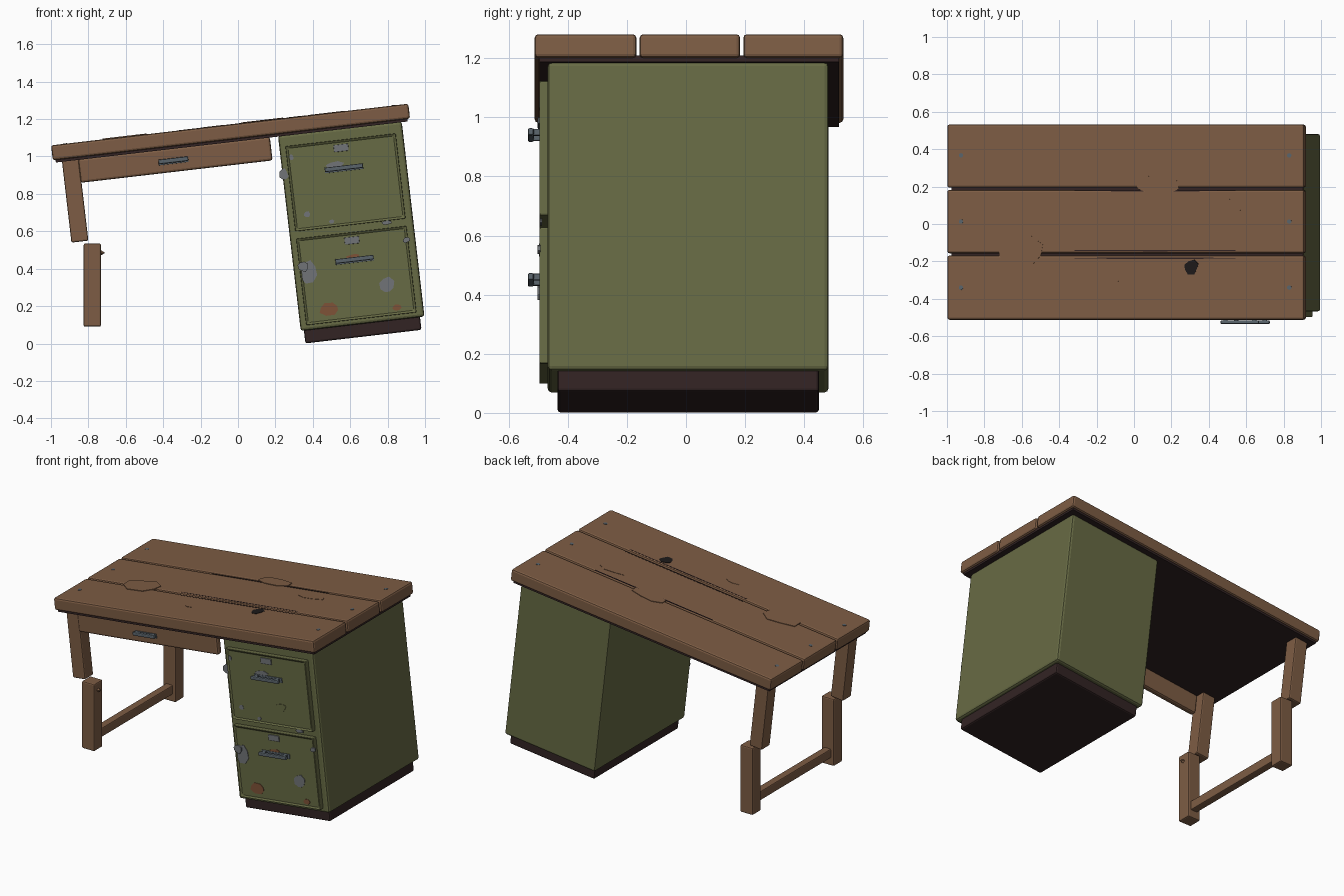
import bpy, bmesh, math, random
from mathutils import Matrix, Vector

if "Cube" in bpy.data.objects:
    bpy.data.objects.remove(bpy.data.objects["Cube"])

random.seed(7)
ANGLE = math.radians(6.65)
TILT = Matrix.Rotation(-ANGLE, 4, 'Y')      # the whole desk leans over its broken legs
FLAT = Matrix.Identity(4)
TOP = 1.168                                  # tabletop height in the tilted frame


def material(name, rgb):
    m = bpy.data.materials.new(name)
    m.diffuse_color = (*rgb, 1)
    m.use_nodes = True
    m.node_tree.nodes["Principled BSDF"].inputs["Base Color"].default_value = m.diffuse_color
    return m


WOOD = material("brown wood", (0.205, 0.108, 0.058))
GREEN = material("olive paint", (0.135, 0.145, 0.058))
DARK = material("dark maroon", (0.032, 0.017, 0.017))
STEEL = material("dull steel", (0.10, 0.125, 0.145))
BARE = material("bare metal", (0.165, 0.175, 0.185))
RUST = material("rust", (0.21, 0.085, 0.038))
HOLE = material("black hole", (0.012, 0.010, 0.010))


def finish(name, bm, mat, frame, bevel=0.0):
    bm.transform(frame)
    bmesh.ops.recalc_face_normals(bm, faces=bm.faces)
    me = bpy.data.meshes.new(name)
    bm.to_mesh(me)
    bm.free()
    me.materials.append(mat)
    ob = bpy.data.objects.new(name, me)
    bpy.context.collection.objects.link(ob)
    if bevel:
        mod = ob.modifiers.new("bevel", 'BEVEL')
        mod.width = bevel
        mod.segments = 2
        mod.limit_method = 'ANGLE'
        mod.angle_limit = math.radians(40)
    return ob


def box(name, x, y, z, mat, frame=TILT, bevel=0.008, recess=0.0):
    """Box from (min, max) ranges, optionally with a recessed front panel."""
    bm = bmesh.new()
    bmesh.ops.create_cube(bm, size=1)
    for v in bm.verts:
        v.co = [r[0] if c < 0 else r[1] for c, r in zip(v.co, (x, y, z))]
    if recess:
        bm.normal_update()
        front = [f for f in bm.faces if f.normal.y < -0.9]
        bmesh.ops.inset_region(bm, faces=front, thickness=0.018, depth=-recess)
    return finish(name, bm, mat, frame, bevel)


def plate(name, a, b, ra, rb, mat, level, on_top=False, sides=8, thick=0.007, rough=0.28):
    """Irregular flat plate on the tabletop or on the front."""
    bm = bmesh.new()
    verts = []
    for i in range(sides):
        t = math.tau * (i + 0.5) / sides
        k = 1 + random.uniform(-rough, rough * 0.4)
        p, q = a + ra * k * math.cos(t), b + rb * k * math.sin(t)
        verts.append(bm.verts.new((p, q, level) if on_top else (p, level, q)))
    face = bm.faces.new(verts)
    ext = bmesh.ops.extrude_face_region(bm, geom=[face])
    move = Vector((0, 0, -thick)) if on_top else Vector((0, thick, 0))
    bmesh.ops.translate(bm, vec=move, verts=[g for g in ext["geom"] if isinstance(g, bmesh.types.BMVert)])
    if not face.is_valid or len(bm.faces) < sides + 2:
        bm.faces.new(verts)
    return finish(name, bm, mat, TILT)


def to_local(x, z):
    c, s = math.cos(ANGLE), math.sin(ANGLE)
    return x * c + z * s, z * c - x * s


def top_u(x):
    return (x + TOP * math.sin(ANGLE)) / math.cos(ANGLE)


# tabletop: three planks over a dark underlay
for i, y in enumerate([(-0.512, -0.168), (-0.157, 0.183), (0.194, 0.532)]):
    box(f"plank_{i}", (-0.87, 1.053), y, (1.088, TOP), WOOD, bevel=0.012)
box("table_underlay", (-0.855, 1.038), (-0.495, 0.517), (1.074, 1.096), DARK, bevel=0)

# screws at the plank ends
for i, x in enumerate((-0.925, 0.83)):
    for j, y in enumerate((-0.34, 0.013, 0.367)):
        plate(f"screw_{i}_{j}", top_u(x), y, 0.012, 0.012, STEEL, TOP + 0.002, True, 10, rough=0)

# wood repairs, knots and a burnt hole on the tabletop
for n, (x, y, rx, ry, lift, mat) in enumerate([
        (0.12, 0.208, 0.12, 0.052, 0.004, WOOD), (-0.60, -0.14, 0.135, 0.085, 0.004, WOOD),
        (0.47, 0.092, 0.11, 0.045, 0.002, WOOD), (-0.13, -0.305, 0.055, 0.028, 0.002, WOOD),
        (0.305, -0.23, 0.042, 0.04, 0.002, HOLE)]):
    plate(f"tabletop_mark_{n}", top_u(x), y, rx, ry, mat, TOP + lift, True)
for n, y in enumerate((-0.183, -0.142, 0.178)):
    plate(f"plank_crack_{n}", 0.25, y, 0.5, 0.004, DARK, TOP + 0.001, True, 6, 0.005, 0)

# cabinet body and plinth
box("cabinet_body", (0.341, 1.007), (-0.468, 0.482), (0.028, 1.078), GREEN, bevel=0.014)
box("cabinet_plinth", (0.358, 0.983), (-0.435, 0.45), (-0.041, 0.04), DARK, bevel=0.01)


def handle(name, u, v, half, back, reach):
    """Pull handle: back plate, two posts and a bar."""
    box(name + "_back_plate", (u - half, u + half), (back - 0.007, back), (v - 0.018, v + 0.012), STEEL, bevel=0.002)
    for side, s in (("left", -1), ("right", 1)):
        p = u + s * half * 0.75
        box(f"{name}_{side}_post", (p - 0.011, p + 0.011), (back - reach + 0.008, back), (v - 0.011, v + 0.011), STEEL, bevel=0.003)
    box(name + "_bar", (u - half, u + half), (back - reach, back - reach + 0.02), (v - 0.012, v + 0.012), STEEL, bevel=0.006)


# two filing drawers
for name, z, hv, lv in (("upper", (0.56, 1.018), 0.868, 0.975), ("lower", (0.055, 0.52), 0.375, 0.477)):
    box(name + "_drawer", (0.374, 0.967), (-0.499, -0.462), z, GREEN, bevel=0.006, recess=0.009)
    handle(name + "_handle", 0.671, hv, 0.103, -0.489, 0.046)
    box(name + "_label_plate", (0.629, 0.708), (-0.498, -0.489), (lv - 0.019, lv + 0.019), BARE, bevel=0.003)

# paint chips and rust on the drawer fronts
for n, (x, z, rx, rz, mat) in enumerate([
        (0.515, 0.95, 0.055, 0.024, BARE), (0.285, 0.995, 0.014, 0.02, BARE),
        (0.37, 0.69, 0.022, 0.017, BARE), (0.50, 0.65, 0.016, 0.012, BARE),
        (0.665, 0.77, 0.036, 0.028, GREEN), (0.795, 0.645, 0.03, 0.012, BARE),
        (0.375, 0.385, 0.048, 0.062, BARE), (0.795, 0.31, 0.045, 0.05, BARE),
        (0.49, 0.185, 0.055, 0.034, RUST), (0.85, 0.195, 0.028, 0.018, RUST),
        (0.615, 0.465, 0.038, 0.014, RUST)]):
    u, v = to_local(x, z)
    plate(f"drawer_chip_{n}", u, v, rx, rz, mat, -0.4935)

# chips wrapped round the front edges
for n, (x, z, rx, rz, y) in enumerate([
        (0.245, 0.905, 0.024, 0.034, -0.473), (0.90, 0.555, 0.02, 0.018, -0.502),
        (0.345, 0.41, 0.03, 0.03, -0.502)]):
    u, v = to_local(x, z)
    plate(f"edge_chip_{n}", u, v, rx, rz, BARE, y, thick=0.009)

# shallow drawer front in the knee space
box("pencil_drawer", (-0.735, 0.297), (-0.472, -0.43), (0.951, 1.078), WOOD, bevel=0.012)
handle("pencil_handle", -0.23, 1.013, 0.08, -0.471, 0.031)

# snapped legs: upper stubs lean with the desk, lower pieces stand upright
for name, y in (("front", (-0.462, -0.372)), ("back", (0.39, 0.48))):
    box(name + "_upper_leg", (-0.822, -0.731), y, (0.639, 1.08), WOOD)
    box(name + "_lower_leg", (-0.825, -0.733), y, (0.09, 0.535), WOOD, FLAT)
box("leg_stretcher", (-0.803, -0.753), (-0.38, 0.4), (0.14, 0.20), WOOD, FLAT, 0.006)

# splinter on the broken front leg
bm = bmesh.new()
bmesh.ops.create_cone(bm, cap_ends=True, segments=4, radius1=0.022, radius2=0.0, depth=0.035)
finish("leg_splinter", bm, WOOD,
       Matrix.Translation((-0.728, -0.42, 0.485)) @ Matrix.Rotation(math.pi / 2, 4, 'Y'))
